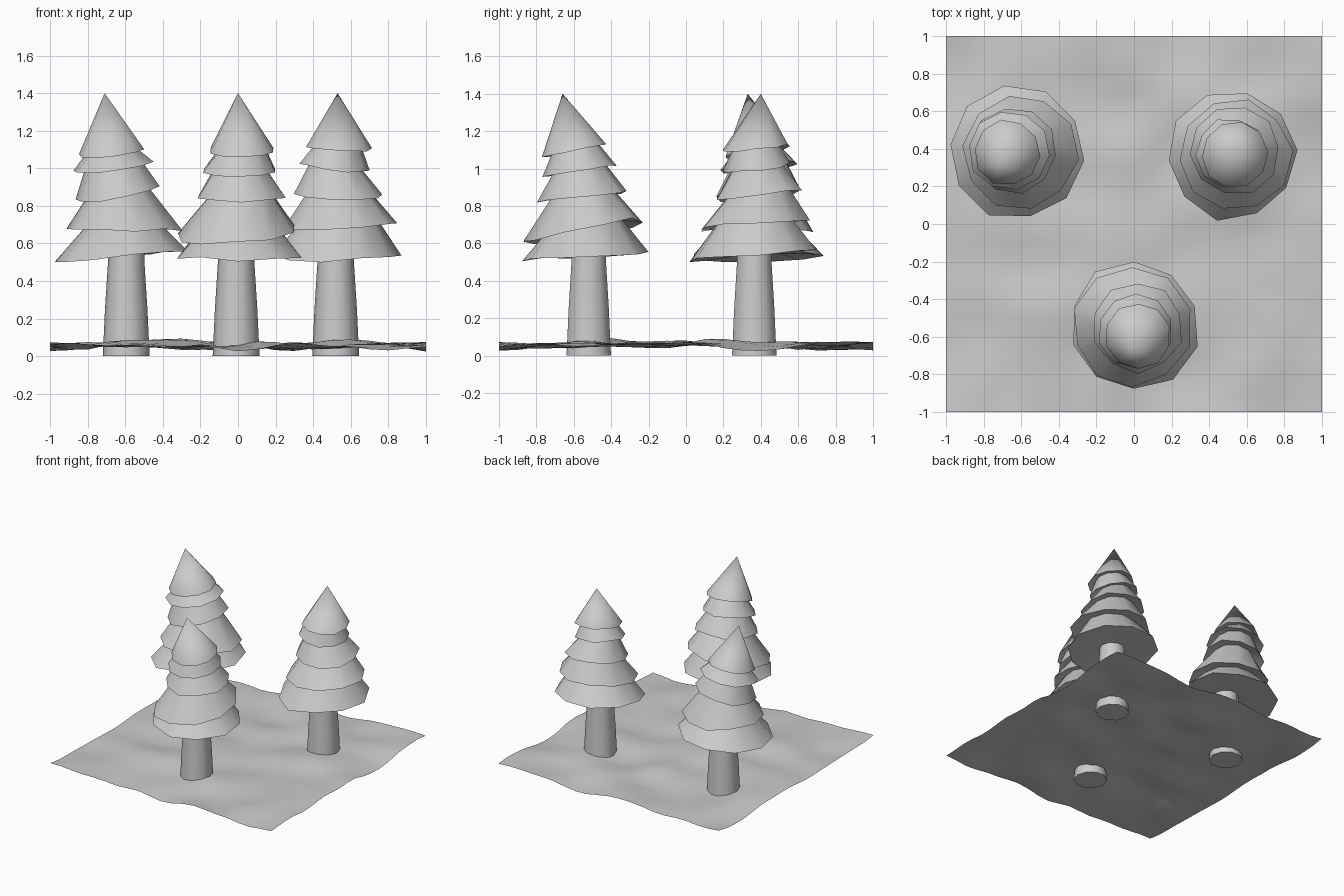
import bpy, bmesh, math, random
from mathutils import Vector, noise

if "Cube" in bpy.data.objects:
    bpy.data.objects.remove(bpy.data.objects["Cube"])

random.seed(4)
SIDES = 10


def finish(bm, name, angle):
    bmesh.ops.recalc_face_normals(bm, faces=bm.faces)
    me = bpy.data.meshes.new(name)
    bm.to_mesh(me)
    bm.free()
    ob = bpy.data.objects.new(name, me)
    bpy.context.collection.objects.link(ob)
    bpy.ops.object.select_all(action='DESELECT')
    bpy.context.view_layer.objects.active = ob
    ob.select_set(True)
    bpy.ops.object.shade_smooth_by_angle(angle=math.radians(angle))
    return ob


def ring(bm, cx, cy, r, z, tx=0, ty=0, turn=0, jitter=0):
    """Tilted polygon ring; tx and ty are the rise at +x and +y."""
    out = []
    for i in range(SIDES):
        a = turn + math.tau * i / SIDES
        c, s = math.cos(a), math.sin(a)
        rr = r * (1 + random.uniform(-jitter, jitter))
        dz = r * random.uniform(-jitter, jitter)
        out.append(bm.verts.new((cx + rr * c, cy + rr * s, z + tx * c + ty * s + dz)))
    return out


def bridge(bm, a, b):
    for i in range(SIDES):
        j = (i + 1) % SIDES
        bm.faces.new((a[i], a[j], b[j], b[i]))


def trunk(name, x, y):
    bm = bmesh.new()
    rings = [ring(bm, x, y, r, z) for r, z in ((.125, 0), (.12, .1), (.113, .25), (.097, .5), (.095, .6))]
    for a, b in zip(rings, rings[1:]):
        bridge(bm, a, b)
    bm.faces.new(rings[0][::-1])
    bm.faces.new(rings[-1])
    finish(bm, name, 40)


def foliage(name, x, y, apex, tiers, turn):
    bm = bmesh.new()
    prev = ring(bm, x, y, .09, .55, turn=turn)
    for k, (cx, cy, r, z, tx, ty) in enumerate(tiers):
        # underside out to the rim, then slope in to the neck below the next tier
        rim = ring(bm, cx, cy, r, z, tx, ty, turn, .035)
        bridge(bm, prev, rim)
        if k + 1 < len(tiers):
            nx, ny, nr, nz, ntx, nty = tiers[k + 1]
            prev = ring(bm, nx, ny, nr * .68, nz + .02, ntx * .7, nty * .7, turn)
            bridge(bm, rim, prev)
    tip = bm.verts.new(apex)
    for i in range(SIDES):
        bm.faces.new((rim[i], rim[(i + 1) % SIDES], tip))
    finish(bm, name, 42)


# trees: trunk position, tip, tiers (centre x, y, radius, height, tilts)
trees = {
    "front": (-.01, -.52, (0, -.66, 1.4), [
        (0, -.54, .345, .53, 0, .015), (-.01, -.55, .315, .66, .03, .06),
        (.02, -.55, .24, .85, 0, .025), (.01, -.57, .2, .985, 0, .035),
        (.025, -.595, .175, 1.095, 0, .04)]),
    "left": (-.595, .365, (-.71, .33, 1.4), [
        (-.62, .38, .355, .53, .035, 0), (-.605, .38, .305, .67, 0, 0),
        (-.64, .39, .23, .865, .04, .03), (-.665, .39, .215, 1.01, .03, .02),
        (-.675, .38, .175, 1.09, .02, .03)]),
    "right": (.52, .365, (.53, .40, 1.4), [
        (.525, .365, .345, .54, 0, .03), (.54, .365, .3, .70, .01, .02),
        (.535, .39, .24, .86, 0, .03), (.515, .38, .185, 1.01, -.02, .02),
        (.535, .37, .175, 1.11, -.01, .02)]),
}
for k, (n, (x, y, tip, tiers)) in enumerate(trees.items()):
    trunk(n + "_tree_trunk", x, y)
    foliage(n + "_tree_foliage", x, y, tip, tiers, .31 + k * .2)

# uneven ground sheet
bm = bmesh.new()
bmesh.ops.create_grid(bm, x_segments=20, y_segments=20, size=1)
for v in bm.verts:
    p = Vector((v.co.x * 3.5, v.co.y * 3.5, 2.3))
    v.co.z = max(.02, min(.095, .055 + .045 * noise.noise(p)))
finish(bm, "ground", 60)
